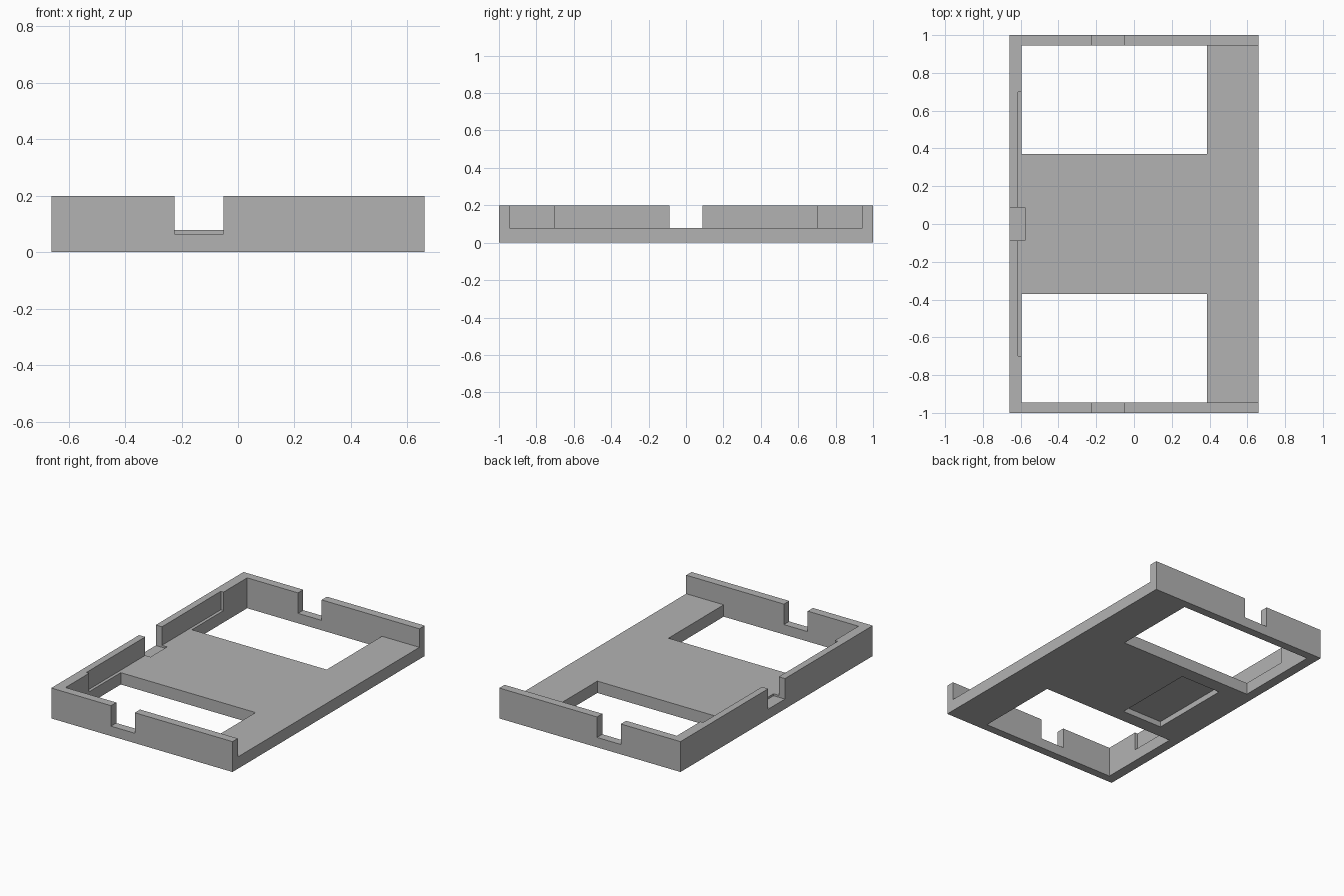
import bpy
import bmesh
from mathutils import Vector

default = bpy.data.objects.get("Cube")
if default:
    bpy.data.objects.remove(default, do_unlink=True)

# Overall sizes
HALF_X, HALF_Y, HEIGHT = 0.66, 1.0, 0.2
FLOOR = 0.078           # top of the floor plate
NOTCH = 0.065           # bottom of the cable notches
WALL_X, WALL_Y = -0.595, 0.945   # inner wall faces
ABOVE, BELOW = 0.4, -0.2         # cutter overshoot

grey = bpy.data.materials.new("plain grey")
grey.use_nodes = True
grey.diffuse_color = (0.45, 0.45, 0.45, 1)
grey.node_tree.nodes["Principled BSDF"].inputs["Base Color"].default_value = (0.45, 0.45, 0.45, 1)


def box(name, low, high):
    """Box object between two corners."""
    low, high = Vector(low), Vector(high)
    bm = bmesh.new()
    bmesh.ops.create_cube(bm, size=1)
    bmesh.ops.scale(bm, vec=high - low, verts=bm.verts)
    bmesh.ops.translate(bm, vec=(low + high) / 2, verts=bm.verts)
    mesh = bpy.data.meshes.new(name)
    bm.to_mesh(mesh)
    bm.free()
    mesh.materials.append(grey)
    obj = bpy.data.objects.new(name, mesh)
    bpy.context.collection.objects.link(obj)
    return obj


def cut(target, name, low, high):
    """Subtract a box from the target and discard the cutter."""
    cutter = box(name, low, high)
    cutter.hide_render = True
    mod = target.modifiers.new(name, 'BOOLEAN')
    mod.operation = 'DIFFERENCE'
    mod.solver = 'EXACT'
    mod.object = cutter
    bpy.context.view_layer.objects.active = target
    bpy.ops.object.modifier_apply(modifier=mod.name)
    bpy.data.objects.remove(cutter, do_unlink=True)


tray = box("tray", (-HALF_X, -HALF_Y, 0), (HALF_X, HALF_Y, HEIGHT))

# Interior, open on one long side
cut(tray, "interior", (WALL_X, -WALL_Y, FLOOR), (1, WALL_Y, ABOVE))

# Shallow pocket that thins the long wall
cut(tray, "wall_pocket", (-0.615, -0.7, FLOOR), (-0.5, 0.7, ABOVE))

# Floor windows and end wall notches, front and back
for name, side in (("front", -1), ("back", 1)):
    y0, y1 = sorted((side * 0.37, side * WALL_Y))
    cut(tray, name + "_window", (WALL_X, y0, BELOW), (0.387, y1, ABOVE))
    y0, y1 = sorted((side * 0.9, side * 1.1))
    cut(tray, name + "_notch", (-0.225, y0, NOTCH), (-0.052, y1, ABOVE))

# Notch through the long wall, reaching slightly into the floor
cut(tray, "side_notch", (-0.8, -0.087, NOTCH), (-0.577, 0.087, ABOVE))

# Shallow recess in the underside
cut(tray, "underside_recess", (-0.447, -0.28, BELOW), (-0.152, 0.28, 0.037))
